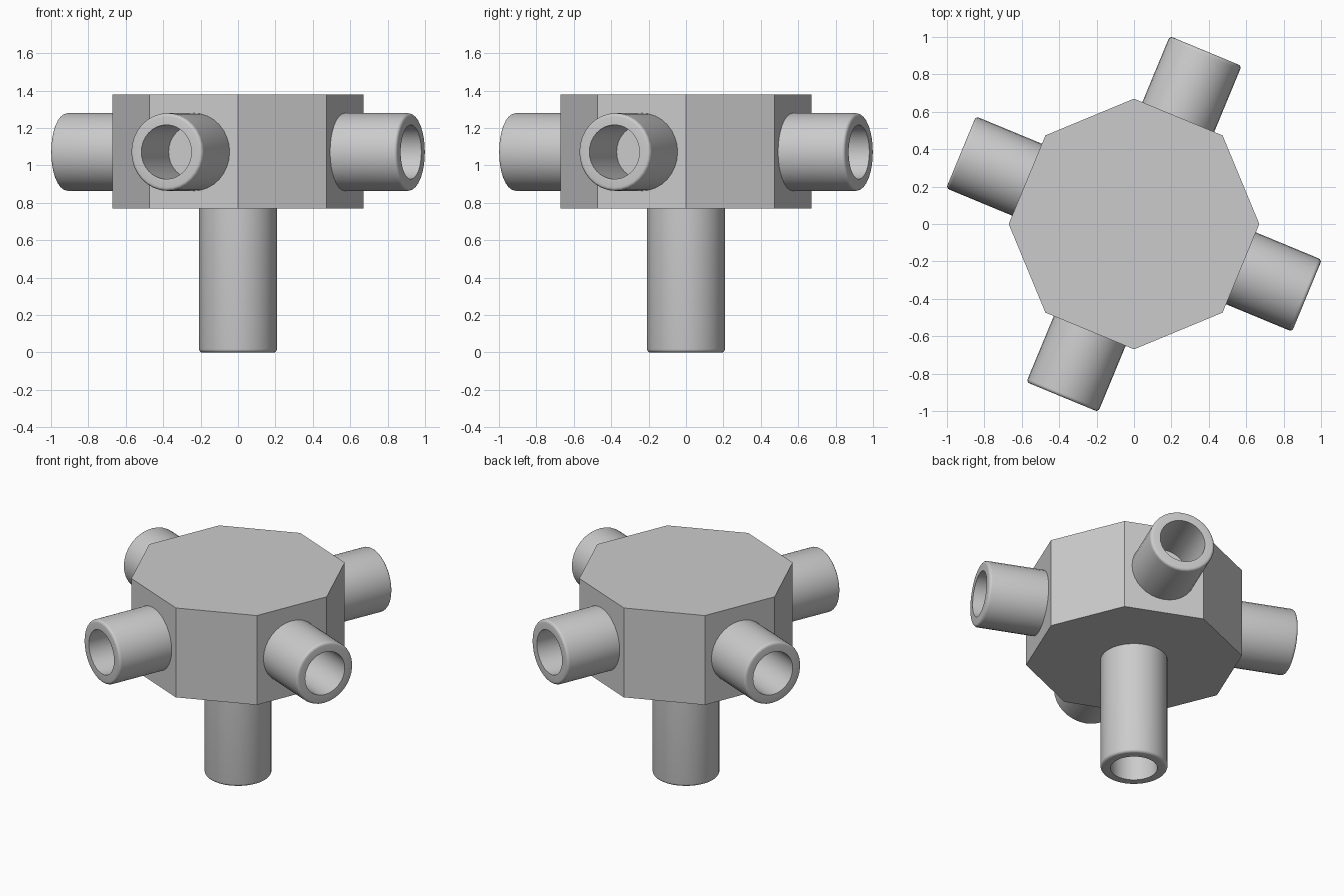
import bpy
import bmesh
from math import cos, sin, pi, radians
from mathutils import Matrix, Vector

cube = bpy.data.objects.get("Cube")
if cube:
    bpy.data.objects.remove(cube, do_unlink=True)

grey = bpy.data.materials.new("plain_grey")
grey.use_nodes = True
colour = (0.6, 0.6, 0.6, 1)
grey.diffuse_color = colour
grey.node_tree.nodes["Principled BSDF"].inputs["Base Color"].default_value = colour

HUB_RADIUS, HUB_BOTTOM, HUB_TOP = 0.67, 0.77, 1.38
APOTHEM = HUB_RADIUS * cos(pi / 8)
OUTER, INNER, BEVEL, SIDES = 0.208, 0.145, 0.018, 32


def add_object(name, bm):
    bmesh.ops.recalc_face_normals(bm, faces=bm.faces)
    mesh = bpy.data.meshes.new(name)
    bm.to_mesh(mesh)
    bm.free()
    mesh.materials.append(grey)
    obj = bpy.data.objects.new(name, mesh)
    bpy.context.collection.objects.link(obj)
    return obj


def add_tube(name, origin, direction, length):
    """Hollow pipe with a rounded outer rim, closed where it meets the hub."""
    profile = [(OUTER, -0.01), (OUTER, length - BEVEL)]
    for i in range(1, 5):
        a = i * pi / 8
        profile.append((OUTER - BEVEL * (1 - cos(a)), length - BEVEL * (1 - sin(a))))
    profile += [(INNER, length), (INNER, -0.01)]
    bm = bmesh.new()
    verts = [bm.verts.new((r, 0, z)) for r, z in profile]
    edges = [bm.edges.new(pair) for pair in zip(verts, verts[1:] + verts[:1])]
    bmesh.ops.spin(bm, geom=verts + edges, cent=(0, 0, 0), axis=(0, 0, 1),
                   angle=2 * pi, steps=SIDES, use_merge=True)
    bmesh.ops.remove_doubles(bm, verts=bm.verts, dist=0.0001)
    obj = add_object(name, bm)
    turn = Vector(direction).to_track_quat("Z", "Y").to_matrix().to_4x4()
    obj.data.transform(Matrix.Translation(origin) @ turn)
    bpy.ops.object.select_all(action="DESELECT")
    obj.select_set(True)
    bpy.context.view_layer.objects.active = obj
    bpy.ops.object.shade_smooth_by_angle(angle=radians(35))


# Octagonal hub
bm = bmesh.new()
bmesh.ops.create_cone(bm, cap_ends=True, segments=8, radius1=HUB_RADIUS,
                      radius2=HUB_RADIUS, depth=HUB_TOP - HUB_BOTTOM)
# Put corners on the x and y axes
corner = max(bm.verts, key=lambda v: v.co.x)
spin = Matrix.Rotation(-Vector((corner.co.x, corner.co.y)).angle_signed(Vector((1, 0))) * -1, 4, "Z")
if abs(corner.co.y) > 0.01:
    bm.transform(spin)
bm.transform(Matrix.Translation((0, 0, (HUB_TOP + HUB_BOTTOM) / 2)))
add_object("octagonal_hub", bm)

# Four side pipes, one on every other hub face
for k, name in enumerate(("left", "back", "right", "front")):
    a = radians(90 * k - 22.5)
    d = Vector((cos(a), sin(a), 0))
    add_tube(name + "_pipe", d * APOTHEM + Vector((0, 0, 1.072)), d, 1.001 - APOTHEM)

# Standing pipe under the hub
add_tube("standing_pipe", (0, 0, HUB_BOTTOM), (0, 0, -1), HUB_BOTTOM)
